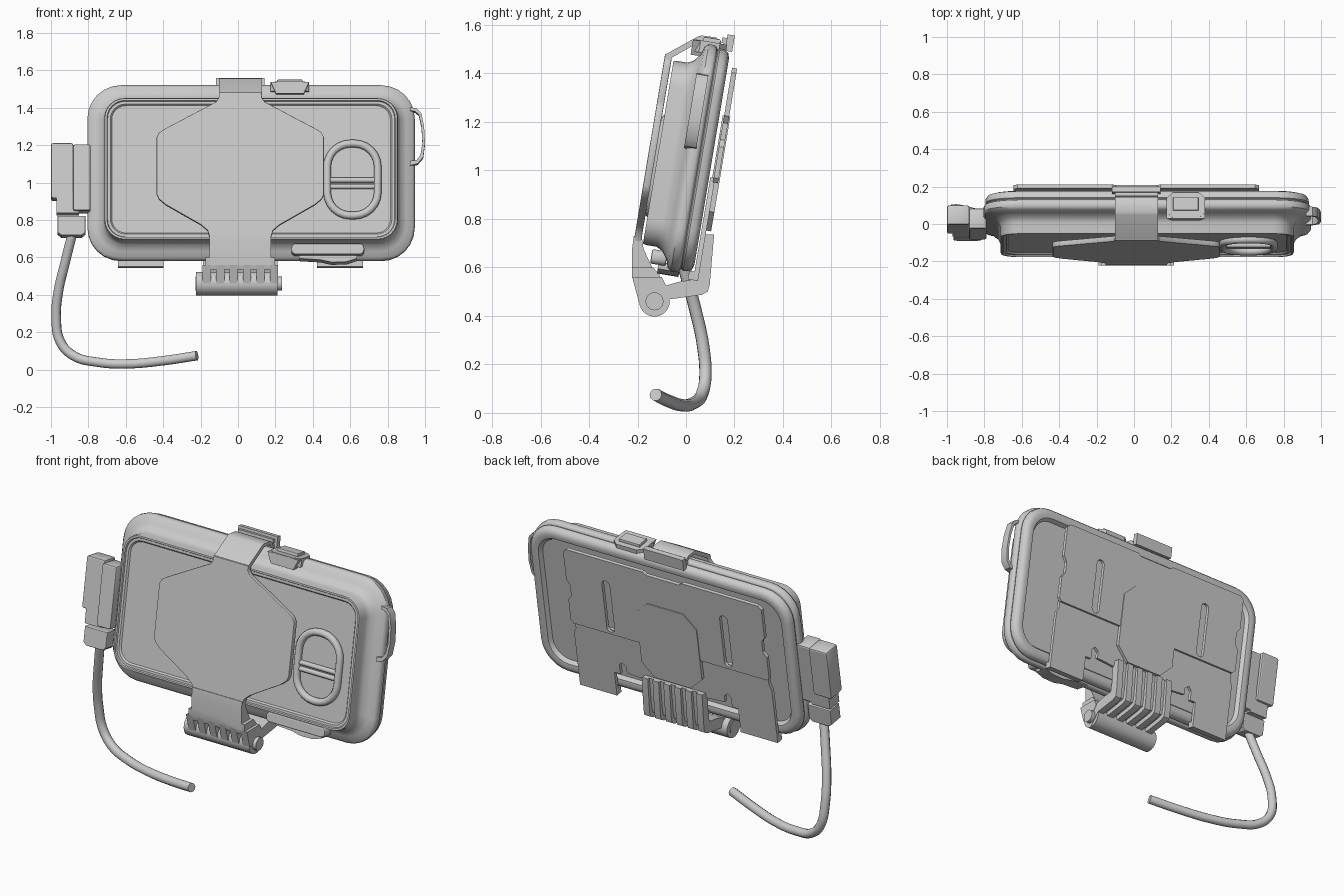
import bpy, bmesh, math
from mathutils import Matrix, Vector

if "Cube" in bpy.data.objects:
    bpy.data.objects.remove(bpy.data.objects["Cube"])

grey = bpy.data.materials.new("light_grey")
grey.diffuse_color = (0.6, 0.6, 0.6, 1)
grey.use_nodes = True
grey.node_tree.nodes["Principled BSDF"].inputs["Base Color"].default_value = grey.diffuse_color

# The case and holder lean back; TILT maps (x, depth, height) to the world
TILT = Matrix.Translation((0, 0, 1.05)) @ Matrix.Rotation(math.radians(-9.5), 4, 'X')
WORLD = Matrix.Identity(4)
FACING = Matrix(((1, 0, 0, 0), (0, 0, -1, 0), (0, 1, 0, 0), (0, 0, 0, 1)))   # outline in x,height
SIDE = Matrix(((0, 0, 1, 0), (1, 0, 0, 0), (0, 1, 0, 0), (0, 0, 0, 1)))      # outline in depth,height
FLAT = Matrix.Identity(4)                                                    # outline in x,depth
CX = 0.0125   # centre line of the holder


def finish(ob, angle=35):
    ob.data.materials.clear()
    ob.data.materials.append(grey)
    bpy.ops.object.select_all(action='DESELECT')
    ob.select_set(True)
    bpy.context.view_layer.objects.active = ob
    if ob.type == 'CURVE':
        bpy.ops.object.convert(target='MESH')
    bpy.ops.object.shade_smooth_by_angle(angle=math.radians(angle))
    return ob


def curve_object(name, dims):
    cu = bpy.data.curves.new(name, 'CURVE')
    cu.dimensions = dims
    ob = bpy.data.objects.new(name, cu)
    bpy.context.collection.objects.link(ob)
    return ob, cu


def slab(name, outlines, a, b, plane, frame=TILT, bevel=0.0):
    """Extrude an outline (further outlines are holes) from a to b."""
    ob, cu = curve_object(name, '2D')
    cu.fill_mode = 'BOTH'
    cu.extrude = (b - a) / 2 - bevel
    cu.bevel_depth = bevel
    cu.bevel_resolution = 1
    cu.offset = -bevel
    for pts in outlines:
        sp = cu.splines.new('POLY')
        sp.points.add(len(pts) - 1)
        for p, q in zip(sp.points, pts):
            p.co = (q[0], q[1], 0, 1)
        sp.use_cyclic_u = True
    mid = (a + b) / 2
    ob.matrix_world = frame @ plane @ Matrix.Translation((0, 0, -mid if plane is FACING else mid))
    return finish(ob)


def tube(name, pts, r, frame=TILT, cyclic=False, smooth=True):
    ob, cu = curve_object(name, '3D')
    cu.bevel_depth = r
    cu.bevel_resolution = 3
    cu.use_fill_caps = True
    cu.resolution_u = 6
    sp = cu.splines.new('BEZIER' if smooth else 'POLY')
    store = sp.bezier_points if smooth else sp.points
    store.add(len(pts) - 1)
    for p, q in zip(store, pts):
        if smooth:
            p.co = q
            p.handle_left_type = p.handle_right_type = 'AUTO'
        else:
            p.co = (*q, 1)
    sp.use_cyclic_u = cyclic
    ob.matrix_world = frame
    return finish(ob, 60)


def rounded(cx, cy, w, h, r, n=6):
    """Rounded rectangle outline from half sizes."""
    out = []
    for k, (sx, sy) in enumerate(((1, 1), (-1, 1), (-1, -1), (1, -1))):
        for i in range(n + 1):
            t = math.pi / 2 * (k + i / n)
            out.append((cx + sx * (w - r) + r * math.cos(t), cy + sy * (h - r) + r * math.sin(t)))
    return out


def box(cx, cy, w, h):
    return [(cx - w, cy - h), (cx + w, cy - h), (cx + w, cy + h), (cx - w, cy + h)]


def mirrored(half):
    """Close a right-hand outline (offsets from CX, top to bottom) on the left."""
    return [(CX + x, w) for x, w in half] + [(CX - x, w) for x, w in reversed(half)]


# Case: rounded-rectangle rings (inset, depth) lofted from front panel to back panel
rings = [(.13, -.098), (.122, -.108), (.108, -.108), (.104, -.117), (.094, -.117), (.09, -.105), (.09, -.06),
         (.078, -.035), (.045, -.01), (.012, .0), (0, .015), (0, .04), (.006, .05), (.016, .054),
         (.016, .058), (.01, .064), (.012, .085), (.022, .1), (.045, .107), (.07, .102), (.085, .08)]
bm = bmesh.new()
loops = []
for inset, d in rings:
    pts = rounded(.07, .005, .875 - inset, .475 - inset, .18 - inset * .8)
    loops.append([bm.verts.new((x, d, w)) for x, w in pts])
for A, B in zip(loops, loops[1:]):
    for i in range(len(A)):
        j = (i + 1) % len(A)
        bm.faces.new((A[i], A[j], B[j], B[i]))
bm.faces.new(loops[0])
bm.faces.new(loops[-1])
bmesh.ops.recalc_face_normals(bm, faces=bm.faces)
me = bpy.data.meshes.new("case")
bm.to_mesh(me)
bm.free()
case = bpy.data.objects.new("case", me)
bpy.context.collection.objects.link(case)
case.matrix_world = TILT
finish(case, 40)

# Camera window: rounded ring with a double crossbar
ring = [(x, -.108, w) for x, w in rounded(.612, -.052, .135, .195, .125)]
tube("camera_ring", ring, .021, cyclic=True, smooth=False)
for w in (-.055, -.09):
    tube("camera_crossbar", [(.485, -.106, w), (.74, -.106, w)], .014, smooth=False)

# Shutter button on top
oct_pts = [(.21, -.05), (.345, -.05), (.38, -.02), (.38, .06), (.345, .09), (.21, .09), (.175, .06), (.175, -.02)]
slab("button_base", [oct_pts], .44, .49, FLAT)
slab("button_front", [[(.175, .487), (.38, .487), (.352, .425), (.203, .425)]], -.052, .0, FACING)
slab("button", [box(.277, .025, .068, .035)], .48, .507, FLAT, bevel=.006)

# Latch under the case
slab("latch_bar", [rounded(.48, -.422, .195, .03, .025)], -.075, -.01, FACING, bevel=.008)
slab("latch_lever", [[(.325, -.44), (.325, -.468), (.44, -.475), (.5, -.488), (.58, -.486), (.635, -.468), (.635, -.44)]],
     -.04, .05, FACING)

# Carry loop on the right side
outer = [(.92, .355), (.955, .35), (.98, .325), (.995, .25), (1.0, .16), (.99, .085), (.96, .05), (.92, .04)]
inner = [(.92, .065), (.955, .07), (.975, .095), (.986, .16), (.981, .25), (.967, .315), (.948, .333), (.92, .338)]
slab("side_loop", [outer + inner], -.015, .035, FACING)

# Front clamp plate, neck and strap over the top
plate = mirrored([(.115, .41), (.115, .385), (.13, .362), (.405, .215), (.435, .195), (.447, .17),
                  (.447, -.14), (.435, -.165), (.4, -.195), (.21, -.305), (.175, -.335), (.165, -.37)])
slab("front_plate", [plate], -.156, -.126, FACING, bevel=.004)
strap = [(-.156, .39), (-.15, .412), (-.035, .503), (-.02, .51), (.04, .512), (.062, .5), (.066, .485), (.09, .485),
         (.09, .47), (.05, .47), (.048, .486), (.036, .494), (-.015, .49), (-.126, .4), (-.126, .39)]
slab("top_strap", [strap], CX - .115, CX + .115, SIDE)
slab("strap_hook", [box(.1, .498, .015, .034)], CX - .13, CX + .13, SIDE)
slab("strap_hook_rim", [box(.078, .505, .012, .012)], CX - .115, CX + .115, SIDE)
neck = [(-.215, .73), (-.222, .68), (-.222, .56), (-.12, .56), (-.175, .675), (-.183, .73)]
slab("neck", [neck], CX - .165, CX + .165, SIDE, WORLD)
skirt = [(-.222, .6), (-.222, .56), (-.215, .535), (-.1, .535), (-.11, .57), (-.135, .6)]
slab("neck_flare", [skirt], CX - .185, CX + .185, SIDE, WORLD)

# Hinge: barrel, pin, front fingers and back ribs
circle = lambda r: [(-.13 + r * math.cos(t * math.pi / 12), .46 + r * math.sin(t * math.pi / 12)) for t in range(24)]
slab("hinge_barrel", [circle(.063)], -.225, .21, SIDE, WORLD)
slab("hinge_pin", [circle(.037)], -.228, .235, SIDE, WORLD)
finger = [(-.222, .56), (-.195, .46), (-.13, .46), (-.08, .52), (-.1, .56)]
rib = [(-.13, .4), (-.07, .468), (.065, .487), (.09, .5), (.098, .53), (.116, .735), (.078, .735),
       (.06, .6), (.05, .545), (-.02, .54), (-.09, .52), (-.13, .5)]
web = [(-.1, .49), (.03, .51), (.07, .52), (.08, .56), (.1, .735), (.066, .735),
       (.055, .6), (.045, .55), (-.02, .543), (-.1, .52)]
for i in range(6):
    x = CX + (i - 2.5) * .072
    slab("hinge_finger", [finger], x - .022, x + .022, SIDE, WORLD)
    slab("back_rib", [rib], x - .02, x + .02, SIDE, WORLD)
slab("back_web", [web], CX - .2, CX + .2, SIDE, WORLD)

# Back plate: slotted upper panel, lower panel with feet, centre octagon
upper = mirrored([(.11, .385), (.13, .4), (.635, .4), (.657, .38), (.657, .2), (.635, .17),
                  (.635, .1), (.657, .07), (.657, -.06), (.64, -.08)])
slots = [rounded(CX + s * .39, .1, .026, .165, .024, 3) for s in (-1, 1)]
slab("back_plate_upper", [upper] + slots, .126, .147, FACING)
lower = mirrored([(.64, -.06), (.64, -.12), (.655, -.15), (.655, -.48), (.41, -.48), (.41, -.34), (.37, -.34),
                  (.37, -.28), (.35, -.26), (.325, -.28), (.325, -.32), (.2, -.33)])
slab("back_plate_lower", [lower], .112, .132, FACING)
octagon = mirrored([(.12, .2), (.2, .12), (.2, -.2), (.12, -.28)])
slab("back_octagon", [octagon], .12, .152, FACING)
for s in (-1, 1):
    slab("foot_lip", [box(CX + s * .5325, -.473, .1225, .018)], .09, .132, FACING)

# Plug on the left side and its cable
slab("plug_body", [rounded(-.94, .01, .06, .15, .012, 2)], -.03, .075, FACING, bevel=.008)
slab("plug_body_inner", [rounded(-.835, -.03, .047, .18, .012, 2)], -.05, .06, FACING, bevel=.008)
slab("plug_step", [box(-.91, -.16, .06, .06)], -.03, .06, FACING)
slab("plug_collar", [[(-.965, -.235), (-.965, -.325), (-.945, -.342), (-.835, -.342), (-.815, -.325), (-.815, -.235)]],
     -.035, .055, FACING, bevel=.006)
cable = [(-.885, -.04, .73), (-.925, .0, .57), (-.96, .04, .42), (-.972, .07, .28), (-.95, .08, .15), (-.88, .065, .075),
         (-.75, .03, .04), (-.6, -.01, .031), (-.4, -.07, .048), (-.22, -.125, .075)]
tube("cable", cable, .026, WORLD)
